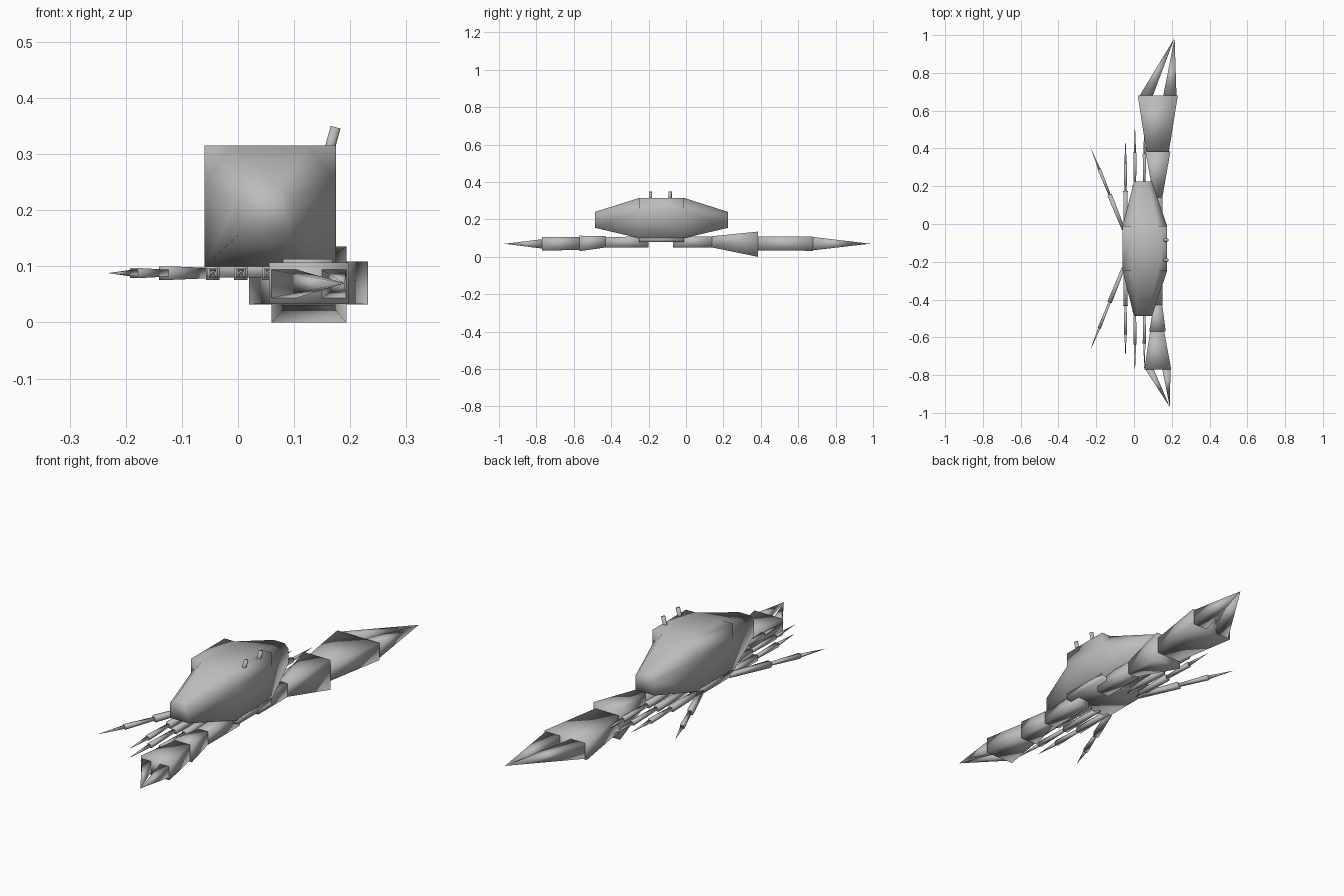
import bpy, bmesh, math
from mathutils import Vector

cube = bpy.data.objects.get("Cube")
if cube:
    bpy.data.objects.remove(cube)

grey = bpy.data.materials.new("shell_grey")
grey.use_nodes = True
grey.diffuse_color = (0.5, 0.5, 0.5, 1)
grey.node_tree.nodes["Principled BSDF"].inputs["Base Color"].default_value = (0.5, 0.5, 0.5, 1)


def finish(name, bm):
    """Turn a bmesh into a smooth grey object."""
    bmesh.ops.recalc_face_normals(bm, faces=bm.faces[:])
    for f in bm.faces:
        f.smooth = True
    mesh = bpy.data.meshes.new(name)
    bm.to_mesh(mesh)
    bm.free()
    mesh.materials.append(grey)
    obj = bpy.data.objects.new(name, mesh)
    bpy.context.collection.objects.link(obj)
    return obj


def bridge(bm, a, b):
    for i in range(len(a)):
        j = (i + 1) % len(a)
        bm.faces.new((a[i], a[j], b[j], b[i]))


def prism(name, y0, y1, start, end):
    """Box along y; start and end are (x0, x1, z0, z1) rectangles."""
    bm = bmesh.new()
    rings = []
    for y, (x0, x1, z0, z1) in ((y0, start), (y1, end)):
        rings.append([bm.verts.new((x, y, z)) for x, z in
                      ((x0, z0), (x1, z0), (x1, z1), (x0, z1))])
    bridge(bm, *rings)
    for r in rings:
        bm.faces.new(r)
    return finish(name, bm)


def spike(name, y0, base, tip):
    """Four-sided pyramid from a rectangle at y0 to a point."""
    bm = bmesh.new()
    x0, x1, z0, z1 = base
    ring = [bm.verts.new((x, y0, z)) for x, z in
            ((x0, z0), (x1, z0), (x1, z1), (x0, z1))]
    apex = bm.verts.new(tip)
    bm.faces.new(ring)
    for i in range(4):
        bm.faces.new((ring[i], ring[(i + 1) % 4], apex))
    return finish(name, bm)


# Shell: square middle, tapered ends with stepped upper corners
BACK, FRONT, LOW, TOP = -0.06, 0.175, 0.10, 0.315
section = [(BACK, LOW), (BACK, 0.25), (BACK, TOP), (-0.01, TOP),
           (0.125, TOP), (FRONT, TOP), (FRONT, 0.25), (FRONT, LOW)]
tip_section = [(0, 0.155), (0, 0.22), (0.02, 0.24),
               (0.075, 0.24), (0.095, 0.22), (0.095, 0.155)]
bm = bmesh.new()
middle = []
for y, y_end in ((-0.25, -0.487), (-0.01, 0.225)):
    ring = [bm.verts.new((x, y, z)) for x, z in section]
    middle.append(ring)
    end = [bm.verts.new((x, y_end, z)) for x, z in tip_section]
    bridge(bm, [ring[i] for i in (0, 1, 3, 4, 6, 7)], end)
    bm.faces.new(end)
    bm.faces.new(ring[1:4])
    bm.faces.new(ring[4:7])
bridge(bm, *middle)
finish("shell", bm)

# Belly slab under the shell
prism("belly", -0.25, -0.01, (BACK, FRONT, 0.08, 0.11), (BACK, FRONT, 0.08, 0.11))

# Eye stalks leaning forward
for side, y in (("right", -0.19), ("left", -0.085)):
    a, b = Vector((0.155, y, 0.28)), Vector((0.174, y, 0.348))
    bm = bmesh.new()
    bmesh.ops.create_cone(bm, cap_ends=True, segments=12, radius1=0.009,
                          radius2=0.009, depth=(b - a).length)
    eye = finish("eye_" + side, bm)
    eye.location = (a + b) / 2
    eye.rotation_euler = (b - a).to_track_quat('Z', 'Y').to_euler()

# Large claw arm
joint = (0.105, 0.15, 0.05, 0.11)
prism("large_upper_arm", -0.07, 0.14, (0.09, 0.15, 0.05, 0.11), (0.09, 0.15, 0.05, 0.11))
prism("large_forearm", 0.14, 0.385, joint, (0.06, 0.193, 0.0, 0.135))
prism("large_palm", 0.385, 0.68, (0.065, 0.185, 0.035, 0.108), (0.02, 0.232, 0.032, 0.109))
spike("large_thumb", 0.68, (0.03, 0.10, 0.035, 0.106), (0.215, 0.985, 0.07))
spike("large_finger", 0.68, (0.155, 0.225, 0.035, 0.106), (0.215, 0.985, 0.07))

# Small claw arm
prism("small_upper_arm", -0.2, -0.43, (0.09, 0.15, 0.05, 0.11), (0.09, 0.15, 0.05, 0.105))
prism("small_forearm", -0.43, -0.57, joint, (0.08, 0.168, 0.03, 0.113))
prism("small_palm", -0.57, -0.77, (0.085, 0.16, 0.037, 0.107), (0.055, 0.197, 0.033, 0.107))
spike("small_thumb", -0.77, (0.06, 0.105, 0.044, 0.094), (0.19, -0.97, 0.07))
spike("small_finger", -0.77, (0.15, 0.193, 0.044, 0.094), (0.19, -0.97, 0.07))


# Walking legs: two flared segments and a pointed tip
def leg(name, root, tip):
    root, tip = Vector(root), Vector(tip)
    along = tip - root
    angle = math.atan2(-along.x, along.y)
    n = along.length

    def square(s):
        return (-s, s, -s, s)

    parts = [prism(name + "_upper", 0, n * 0.42, square(0.009), square(0.012)),
             prism(name + "_lower", n * 0.42, n * 0.73, square(0.006), square(0.009)),
             spike(name + "_tip", n * 0.73, square(0.006), (0, n, 0))]
    for p in parts:
        p.location = root
        p.rotation_euler.z = angle


MID = -0.13
for side, s in (("left", 1), ("right", -1)):
    for i, (x, x_tip, reach) in enumerate(((0.055, 0.055, 0.65), (0.005, 0.005, 0.66),
                                           (-0.045, -0.045, 0.585), (-0.055, -0.232, 0.54))):
        leg(f"leg_{side}_{i + 1}", (x, MID + s * 0.1, 0.088), (x_tip, MID + s * reach, 0.088))
